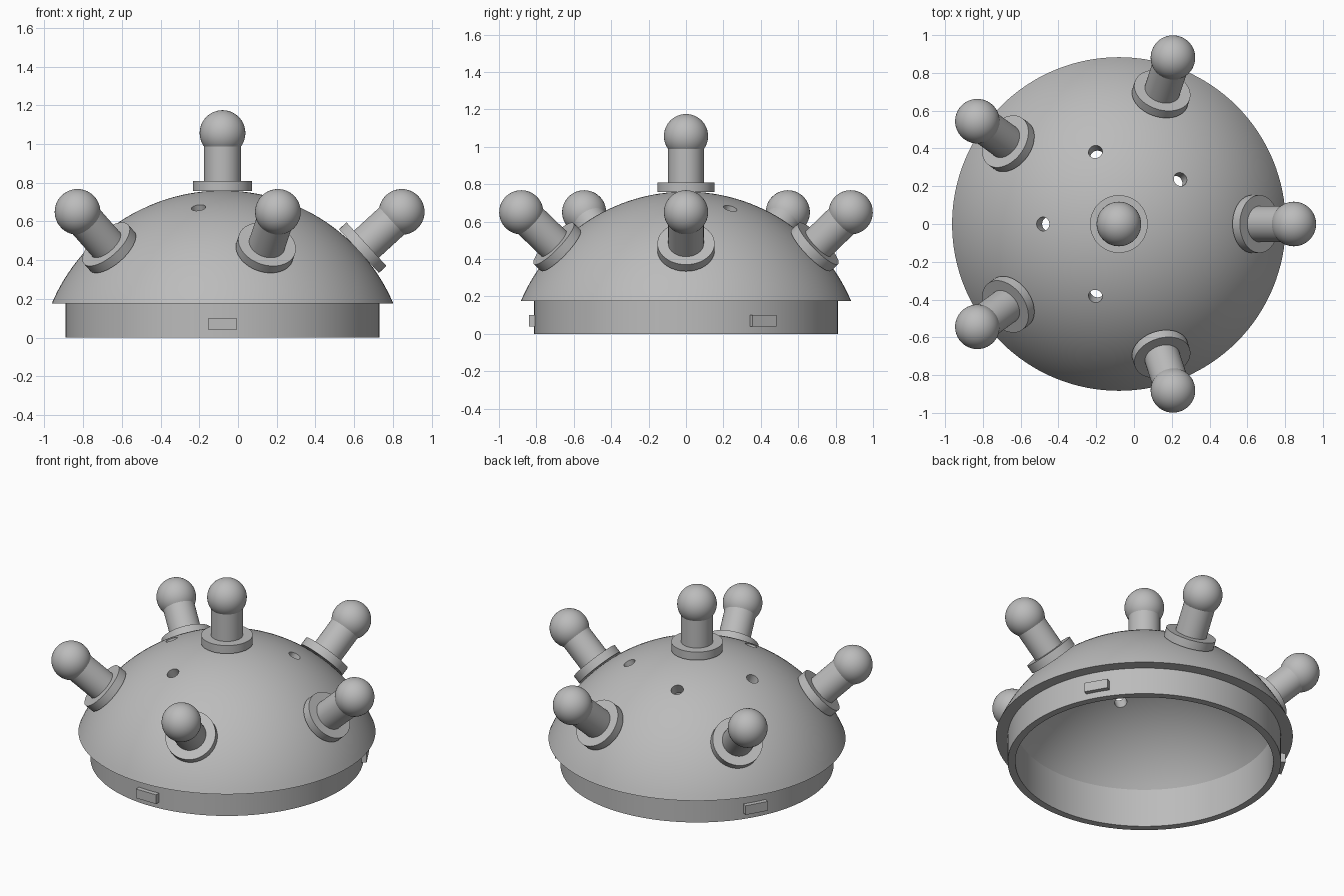
import bpy, bmesh
from math import sin, cos, asin, acos, radians, sqrt, pi
from mathutils import Matrix, Vector

if "Cube" in bpy.data.objects:
    bpy.data.objects.remove(bpy.data.objects["Cube"], do_unlink=True)

# One plain grey material
grey = bpy.data.materials.new("plain grey")
grey.use_nodes = True
COLOUR = (0.5, 0.5, 0.5, 1)
grey.diffuse_color = COLOUR
grey.node_tree.nodes["Principled BSDF"].inputs["Base Color"].default_value = COLOUR

AXIS_X = -0.08                       # vertical axis of the dome
R_OUT, R_IN = 0.959, 0.889           # outer and inner sphere radii
CENTRE = Vector((AXIS_X, 0, -0.199))  # centre of both spheres
RING_OUT, RING_IN, RIM_Z = 0.812, 0.767, 0.175


def finish(bm, name):
    bmesh.ops.recalc_face_normals(bm, faces=bm.faces)
    mesh = bpy.data.meshes.new(name)
    bm.to_mesh(mesh)
    bm.free()
    obj = bpy.data.objects.new(name, mesh)
    bpy.context.collection.objects.link(obj)
    mesh.materials.append(grey)
    return obj


def smooth(obj):
    bpy.ops.object.select_all(action='DESELECT')
    obj.select_set(True)
    bpy.context.view_layer.objects.active = obj
    bpy.ops.object.shade_smooth_by_angle(angle=radians(30))


def lathe(name, profile, steps, closed=False):
    """Revolve (radius, height) points around z."""
    bm = bmesh.new()
    verts = [bm.verts.new((r, 0, z)) for r, z in profile]
    edges = [bm.edges.new(pair) for pair in zip(verts, verts[1:])]
    if closed:
        edges.append(bm.edges.new((verts[-1], verts[0])))
    bmesh.ops.spin(bm, geom=verts + edges, axis=(0, 0, 1), cent=(0, 0, 0),
                   angle=2 * pi, steps=steps)
    bmesh.ops.remove_doubles(bm, verts=bm.verts, dist=1e-5)
    return finish(bm, name)


def arc(radius, start, end, count, z0):
    """Arc points, angles measured from the vertical."""
    angles = [start + (end - start) * i / count for i in range(count + 1)]
    return [(radius * sin(a) if abs(sin(a)) > 1e-6 else 0, z0 + radius * cos(a)) for a in angles]


def radial(azimuth, tilt):
    """Frame at the sphere centre whose z points outward."""
    return (Matrix.Translation(CENTRE) @ Matrix.Rotation(radians(azimuth), 4, 'Z')
            @ Matrix.Rotation(radians(tilt), 4, 'Y'))


# Hollow dome with its narrower base ring
rim = acos((RIM_Z - CENTRE.z) / R_OUT)
profile = [(RING_IN, 0), (RING_OUT, 0), (RING_OUT, RIM_Z)]
profile += arc(R_OUT, rim, 0, 32, CENTRE.z)
profile += arc(R_IN, 0, asin(RING_IN / R_IN), 32, CENTRE.z)
dome = lathe("dome_shell", profile, 128, closed=True)
dome.data.transform(Matrix.Translation((AXIS_X, 0, 0)))

# Four small holes drilled towards the sphere centre
bm = bmesh.new()
for azimuth in (36, 108, 180, 252):
    bmesh.ops.create_cone(bm, cap_ends=True, segments=32, radius1=0.037,
                          radius2=0.037, depth=0.3,
                          matrix=radial(azimuth, 24.8) @ Matrix.Translation((0, 0, R_OUT)))
drill = finish(bm, "hole_cutter")
drill.hide_render = True
cut = dome.modifiers.new("holes", 'BOOLEAN')
cut.operation = 'DIFFERENCE'
cut.solver = 'EXACT'
cut.object = drill
bpy.context.view_layer.objects.active = dome
bpy.ops.object.modifier_apply(modifier=cut.name)
bpy.data.objects.remove(drill, do_unlink=True)
smooth(dome)

# Ball-ended pegs on round flanges: one on top, five around
BALL, SHAFT, FLANGE, BALL_AT = 0.118, 0.095, 0.153, 1.256
peg_profile = [(0, 0.956), (FLANGE, 0.956), (FLANGE, 1.009), (SHAFT, 1.009)]
peg_profile += arc(BALL, pi - asin(SHAFT / BALL), 0, 24, BALL_AT)
spots = [("top_peg", 0, 0)]
spots += [(f"side_peg_{i + 1}", 72 * i, 47.5) for i in range(5)]
for name, azimuth, tilt in spots:
    peg = lathe(name, peg_profile, 48)
    peg.matrix_world = radial(azimuth, tilt)
    smooth(peg)

# Three locking tabs on the ring
for i in range(3):
    bm = bmesh.new()
    bmesh.ops.create_cube(bm, size=1, matrix=(
        Matrix.Translation((AXIS_X, 0, 0.07)) @ Matrix.Rotation(radians(30 + 120 * i), 4, 'Z')
        @ Matrix.Translation((0.815, 0, 0)) @ Matrix.Diagonal((0.05, 0.146, 0.06, 1))))
    finish(bm, f"ring_tab_{i + 1}")
